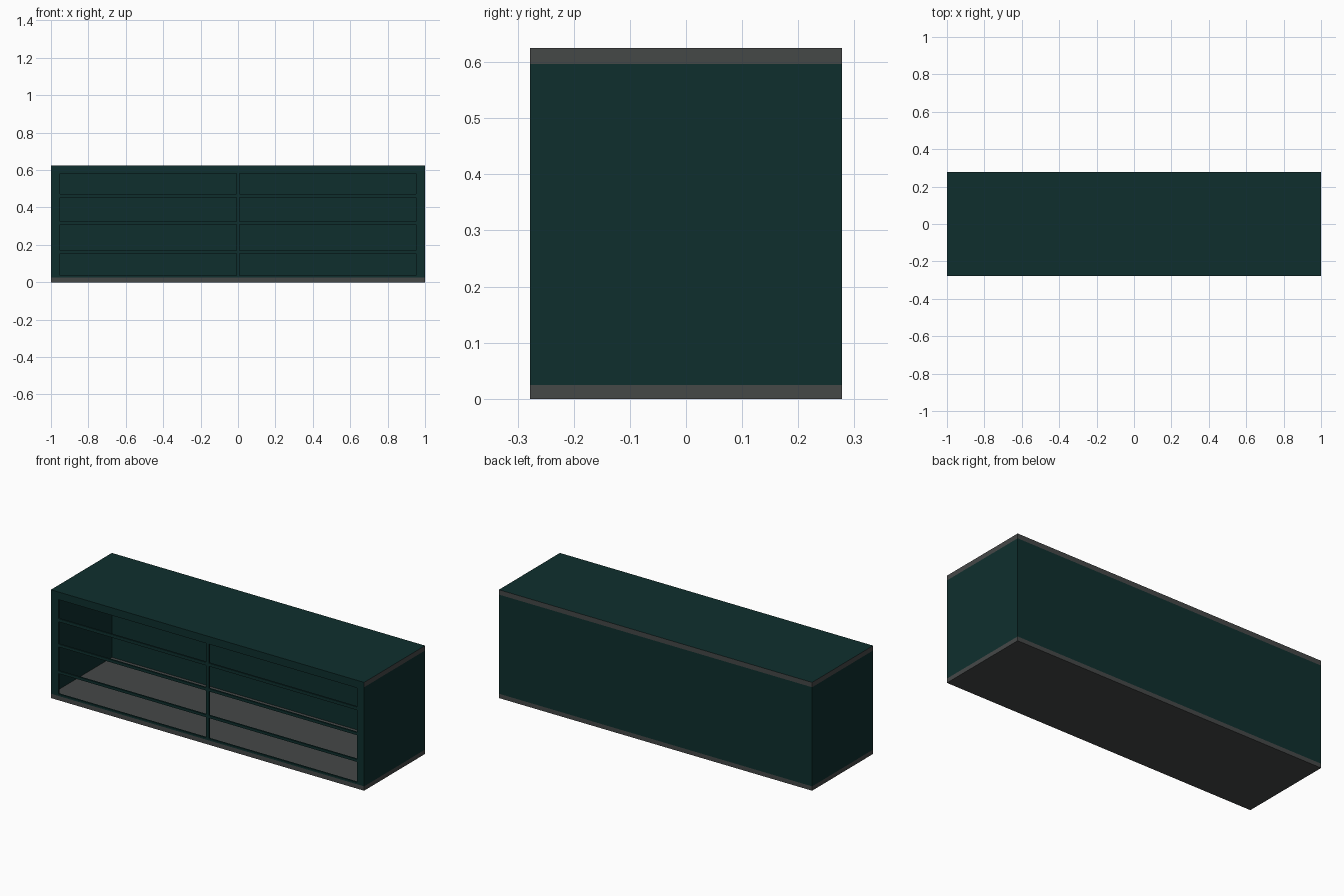
import bpy, bmesh

if "Cube" in bpy.data.objects:
    bpy.data.objects.remove(bpy.data.objects["Cube"])


def material(name, rgb):
    m = bpy.data.materials.new(name)
    m.diffuse_color = (*rgb, 1.0)
    m.use_nodes = True
    m.node_tree.nodes["Principled BSDF"].inputs["Base Color"].default_value = m.diffuse_color
    return m


TEAL = material("dark teal", (0.0045, 0.028, 0.027))
GREY = material("board edge grey", (0.060, 0.065, 0.064))

W, D = 1.0, 0.278            # half width, half depth
BASE, TOP, H = 0.025, 0.597, 0.625
T = 0.004                    # thin panel thickness


def box(name, lo, hi, *mats):
    bm = bmesh.new()
    bmesh.ops.create_cube(bm, size=1.0)
    for v in bm.verts:
        v.co = [lo[i] if v.co[i] < 0 else hi[i] for i in range(3)]
    bm.normal_update()
    me = bpy.data.meshes.new(name)
    bm.to_mesh(me)
    bm.free()
    ob = bpy.data.objects.new(name, me)
    bpy.context.collection.objects.link(ob)
    for m in mats:
        me.materials.append(m)
    return ob


# base board
box("base_board", (-W, -D, 0), (W, D, BASE), GREY)

# top board: veneered on the top and the front, bare edges elsewhere
top = box("top_board", (-W, -D, TOP), (W, D, H), GREY, TEAL)
for p in top.data.polygons:
    p.material_index = 1 if p.normal.z > 0.5 or p.normal.y < -0.5 else 0

# side and back panels
for side, s in (("left", -1), ("right", 1)):
    a, b = sorted((s * W, s * (W - T)))
    box(side + "_panel", (a, -D, BASE), (b, D, TOP), TEAL)
box("back_panel", (-W + T, D - T, BASE), (W - T, D, TOP), TEAL)

# front frame: stiles, centre mullion and rails around eight openings
F0, F1 = -D, -D + 0.01
EDGE, MID = 0.953, 0.009
box("left_stile", (-W + T, F0, BASE), (-EDGE, F1, TOP), TEAL)
box("right_stile", (EDGE, F0, BASE), (W - T, F1, TOP), TEAL)
box("centre_mullion", (-MID, F0, BASE), (MID, F1, TOP), TEAL)
rails = [(BASE, 0.036), (0.154, 0.169), (0.308, 0.324), (0.453, 0.471), (0.581, TOP)]
for i, (z0, z1) in enumerate(rails):
    for side, x0, x1 in (("left", -EDGE, -MID), ("right", MID, EDGE)):
        box(f"{side}_rail_{i}", (x0, F0, z0), (x1, F1, z1), TEAL)
